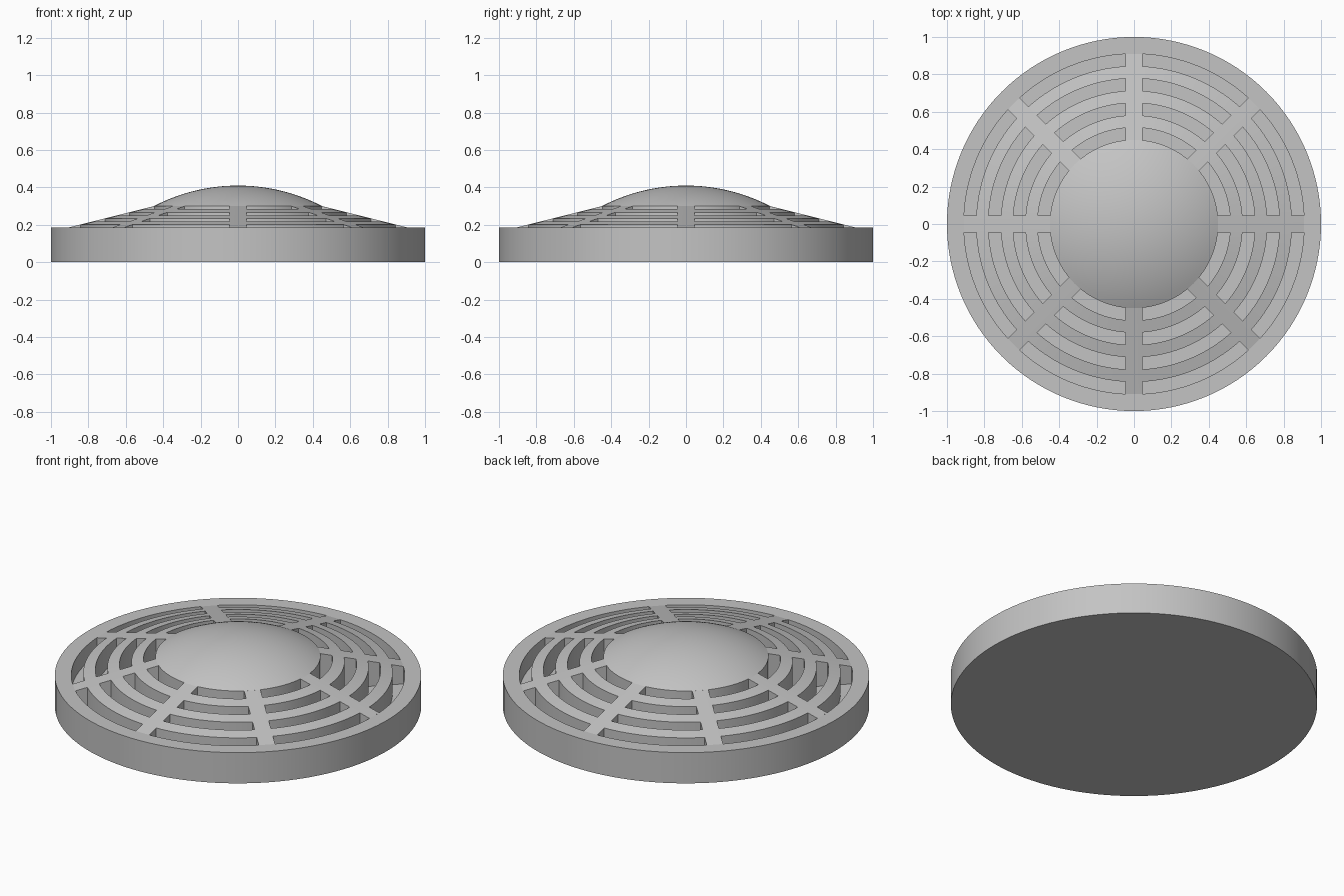
import bpy, bmesh
from math import pi, sin, cos, asin, radians, sqrt

cube = bpy.data.objects.get("Cube")
if cube:
    bpy.data.objects.remove(cube, do_unlink=True)

FLOOR, RIM_Z, HUB_Z, TOP_Z = 0.08, 0.185, 0.30, 0.41
HUB_R, GRILLE_R = 0.45, 0.91
HALF_SPOKE = 0.045
SEGMENTS = 128

grey = bpy.data.materials.new("light grey")
grey.use_nodes = True
colour = (0.55, 0.55, 0.55, 1)
grey.diffuse_color = colour
grey.node_tree.nodes["Principled BSDF"].inputs["Base Color"].default_value = colour


def finish(bm, name):
    bmesh.ops.remove_doubles(bm, verts=bm.verts, dist=0.0001)
    bmesh.ops.recalc_face_normals(bm, faces=bm.faces)
    mesh = bpy.data.meshes.new(name)
    bm.to_mesh(mesh)
    bm.free()
    mesh.materials.append(grey)
    obj = bpy.data.objects.new(name, mesh)
    bpy.context.collection.objects.link(obj)
    bpy.ops.object.select_all(action="DESELECT")
    obj.select_set(True)
    bpy.context.view_layer.objects.active = obj
    bpy.ops.object.shade_smooth_by_angle(angle=radians(30))
    return obj


def lathe(name, profile):
    bm = bmesh.new()
    verts = [bm.verts.new((r, 0, z)) for r, z in profile]
    edges = [bm.edges.new(pair) for pair in zip(verts, verts[1:])]
    bmesh.ops.spin(bm, geom=verts + edges, axis=(0, 0, 1), cent=(0, 0, 0),
                   angle=2 * pi, steps=SEGMENTS, use_duplicate=False)
    return finish(bm, name)


# Shallow tray: flat underside, outer wall, flat rim and recessed floor
lathe("base_tray", [(0, 0), (1, 0), (1, RIM_Z), (GRILLE_R, RIM_Z),
                    (GRILLE_R, FLOOR), (0, FLOOR)])

# Central dome: a spherical cap on a short cylindrical wall
rise = TOP_Z - HUB_Z
ball = (HUB_R ** 2 + rise ** 2) / (2 * rise)
cap = [(r, TOP_Z - ball + sqrt(ball ** 2 - r ** 2))
       for r in (HUB_R * (1 - i / 16) for i in range(17))]
lathe("centre_dome", [(HUB_R, FLOOR)] + cap)

# Grille: sloping spokes and concentric bars, with slots left open between
radii = [HUB_R + (GRILLE_R - HUB_R) * i / 7 for i in range(8)]
COLUMNS = 16
bm = bmesh.new()


def point(r, sector, column):
    """Column 0 is the spoke's middle; the next starts at its straight edge."""
    edge = asin(HALF_SPOKE / r)
    if column == 0:
        a = 0
    elif column == COLUMNS + 2:
        a = pi / 4
    else:
        a = edge + (pi / 4 - 2 * edge) * (column - 1) / COLUMNS
    a += sector * pi / 4
    z = RIM_Z + (HUB_Z - RIM_Z) * (GRILLE_R - r) / (GRILLE_R - HUB_R)
    return bm.verts.new((r * cos(a), r * sin(a), z))


for sector in range(8):
    for band, (r0, r1) in enumerate(zip(radii, radii[1:])):
        for c in range(COLUMNS + 2):
            is_spoke = c in (0, COLUMNS + 1)
            if is_spoke or band % 2:
                bm.faces.new([point(r0, sector, c), point(r1, sector, c),
                              point(r1, sector, c + 1), point(r0, sector, c + 1)])
bmesh.ops.remove_doubles(bm, verts=bm.verts, dist=0.0001)


def joins_ring(edge):
    """True where the grille meets the dome or the rim."""
    lengths = [v.co.xy.length for v in edge.verts]
    return any(all(abs(d - r) < 0.001 for d in lengths) for r in (HUB_R, GRILLE_R))


# Slot walls drop from every open edge to the floor
open_edges = [e for e in bm.edges if e.is_boundary and not joins_ring(e)]
walls = bmesh.ops.extrude_edge_only(bm, edges=open_edges)["geom"]
for v in walls:
    if isinstance(v, bmesh.types.BMVert):
        v.co.z = FLOOR
finish(bm, "vent_grille")
